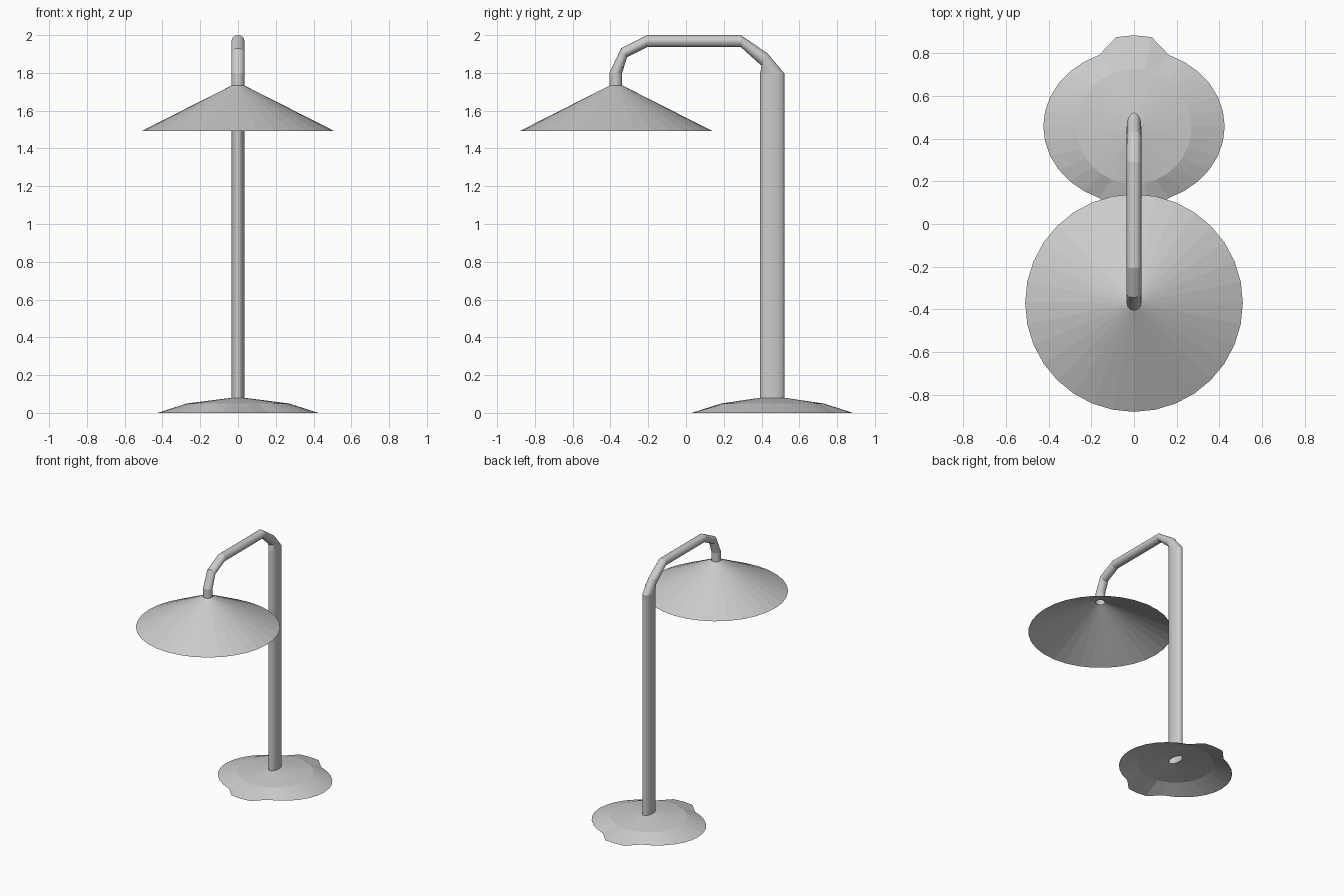
import bpy, bmesh
from math import cos, sin, pi

if "Cube" in bpy.data.objects:
    bpy.data.objects.remove(bpy.data.objects["Cube"])

N = 32        # sides around every ring
PY = 0.457    # y of the pole
SY = -0.37    # y of the shade


def loft(name, rings):
    """Open skin through a list of point rings."""
    bm = bmesh.new()
    loops = [[bm.verts.new(p) for p in ring] for ring in rings]
    for a, b in zip(loops, loops[1:]):
        for i in range(N):
            j = (i + 1) % N
            bm.faces.new((a[i], a[j], b[j], b[i]))
    me = bpy.data.meshes.new(name)
    bm.to_mesh(me)
    bm.free()
    ob = bpy.data.objects.new(name, me)
    bpy.context.collection.objects.link(ob)
    return ob


def flat_ring(cy, z, rx, ry):
    return [(rx * cos(2 * pi * i / N), cy + ry * sin(2 * pi * i / N), z) for i in range(N)]


def tube_ring(outer, inner, rx=0.034):
    """Elliptical ring spanning two (y, z) points of the side profile."""
    cy, cz = [(o + i) / 2 for o, i in zip(outer, inner)]
    dy, dz = [(o - i) / 2 for o, i in zip(outer, inner)]
    return [(rx * cos(2 * pi * k / N), cy + dy * sin(2 * pi * k / N),
             cz + dz * sin(2 * pi * k / N)) for k in range(N)]


# Pole and bent arm: outer and inner side profile points
profile = [
    ((0.522, 0.08), (0.392, 0.08)),
    ((0.522, 1.795), (0.392, 1.795)),
    ((0.432, 1.903), (0.400, 1.838)),
    ((0.290, 2.0), (0.290, 1.937)),
    ((-0.205, 2.0), (-0.205, 1.937)),
    ((-0.344, 1.93), (-0.312, 1.883)),
    ((-0.405, 1.80), (-0.338, 1.80)),
    ((-0.405, 1.732), (-0.338, 1.732)),
]
loft("pole_and_arm", [tube_ring(o, i) for o, i in profile])

# Conical shade, open underneath
loft("shade", [flat_ring(SY, 1.492, 0.51, 0.51), flat_ring(SY, 1.733, 0.034, 0.034)])

# Base: rim is squashed front to back except for a tab at each end
rim = []
for x, y, z in flat_ring(0, 0, 0.425, 0.427):
    s = 1.0 if abs(x) < 0.1 else 0.85
    rim.append((x, PY + y * s, z))
loft("base", [rim, flat_ring(PY, 0.05, 0.27, 0.27), flat_ring(PY, 0.08, 0.034, 0.065)])
